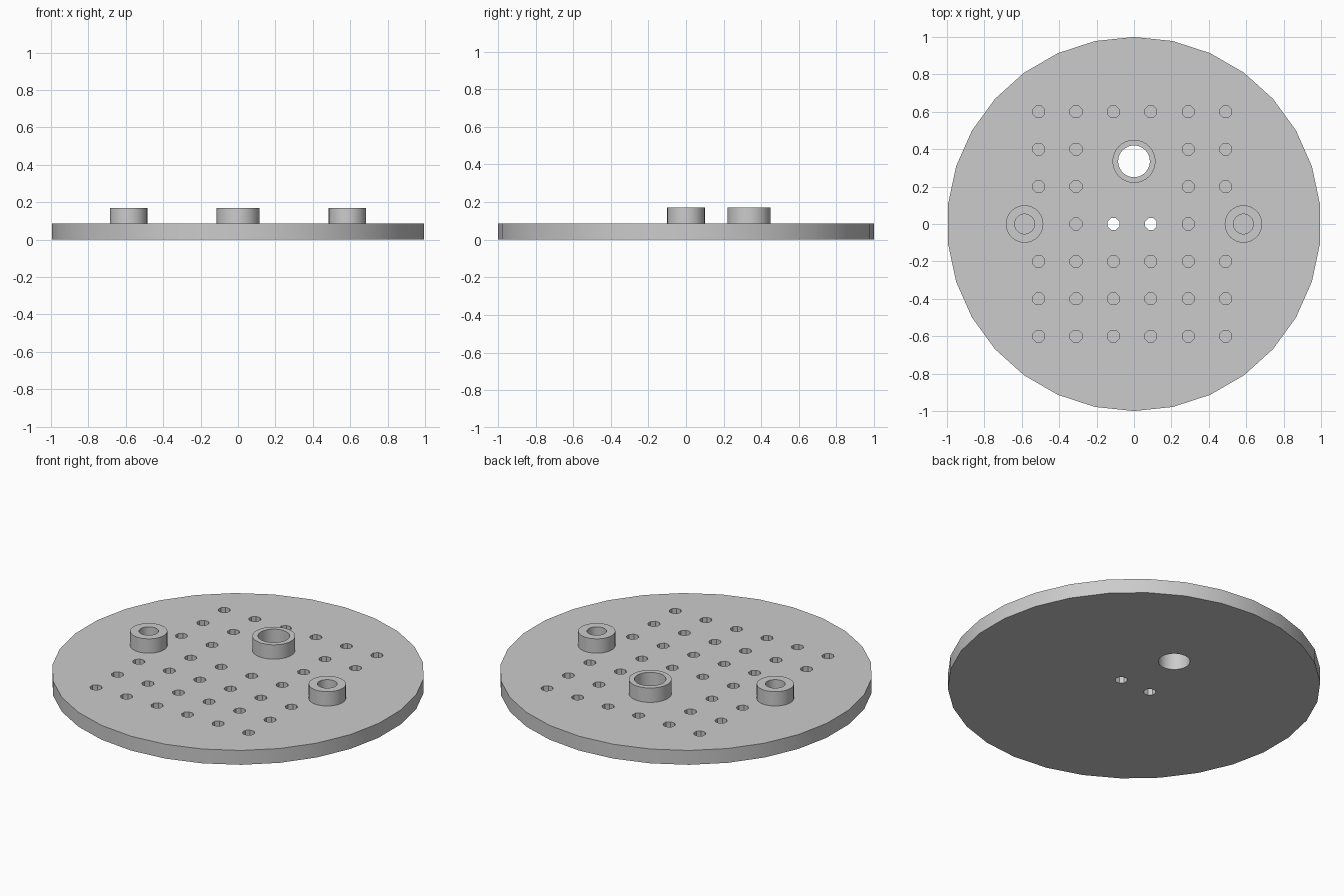
import bpy
import bmesh
from math import pi, radians
from mathutils import Matrix

if "Cube" in bpy.data.objects:
    bpy.data.objects.remove(bpy.data.objects["Cube"])

TOP = 0.085      # plate thickness
BOSS_TOP = 0.17  # height of the bosses
PITCH = 0.2      # hole spacing

# One grey for everything
GREY = (0.6, 0.6, 0.6, 1)
grey = bpy.data.materials.new("grey")
grey.use_nodes = True
grey.diffuse_color = GREY
grey.node_tree.nodes["Principled BSDF"].inputs["Base Color"].default_value = GREY


def add_cylinder(bm, x, y, radius, bottom, top, sides, turn=0.0):
    place = Matrix.Translation((x, y, (bottom + top) / 2)) @ Matrix.Rotation(turn, 4, "Z")
    bmesh.ops.create_cone(bm, cap_ends=True, segments=sides, radius1=radius,
                          radius2=radius, depth=top - bottom, matrix=place)


def make_object(name, bm):
    mesh = bpy.data.meshes.new(name)
    bm.to_mesh(mesh)
    bm.free()
    mesh.materials.append(grey)
    obj = bpy.data.objects.new(name, mesh)
    bpy.context.collection.objects.link(obj)
    return obj


def select_only(obj):
    bpy.ops.object.select_all(action="DESELECT")
    obj.select_set(True)
    bpy.context.view_layer.objects.active = obj


# Bosses: name, x, y, outer radius, bore radius, bore floor
bosses = [
    ("right_boss", -0.585, 0, 0.1, 0.053, TOP),
    ("left_boss", 0.585, 0, 0.1, 0.053, TOP),
    ("centre_boss", 0, 0.335, 0.115, 0.085, -0.1),
]

# Round plate
bm = bmesh.new()
add_cylinder(bm, 0, 0, 1, 0, TOP, 30)
plate = make_object("round_plate", bm)

# Cutter for the hole grid and the through bore
bm = bmesh.new()
for row in range(-3, 4):
    for col in range(6):
        middle = col in (2, 3)
        if (middle and row in (1, 2)) or (row == 0 and col in (0, 5)):
            continue
        floor = -0.1 if row == 0 and middle else 0.035
        add_cylinder(bm, -0.51 + PITCH * col, PITCH * row, 0.034,
                     floor, TOP + 0.1, 8, pi / 8)
add_cylinder(bm, 0, 0.335, 0.085, -0.1, TOP + 0.1, 32)
cutter = make_object("hole_cutter", bm)
cutter.hide_render = True

select_only(plate)
cut = plate.modifiers.new("holes", "BOOLEAN")
cut.operation = "DIFFERENCE"
cut.solver = "EXACT"
cut.object = cutter
bpy.ops.object.modifier_apply(modifier=cut.name)
bpy.data.objects.remove(cutter)
bpy.ops.object.shade_smooth_by_angle(angle=radians(30))

# Raised ring around each bore, built from a square profile spun about its axis
for name, x, y, outer, bore, floor in bosses:
    bm = bmesh.new()
    profile = [(bore, TOP), (outer, TOP), (outer, BOSS_TOP), (bore, BOSS_TOP)]
    verts = [bm.verts.new((r, 0, z)) for r, z in profile]
    edges = [bm.edges.new((verts[i], verts[(i + 1) % 4])) for i in range(4)]
    bmesh.ops.spin(bm, geom=verts + edges, cent=(0, 0, 0), axis=(0, 0, 1),
                   angle=2 * pi, steps=32, use_duplicate=False)
    bmesh.ops.remove_doubles(bm, verts=bm.verts[:], dist=0.0001)
    bmesh.ops.recalc_face_normals(bm, faces=bm.faces[:])
    bmesh.ops.translate(bm, vec=(x, y, 0), verts=bm.verts[:])
    ring = make_object(name, bm)
    select_only(ring)
    bpy.ops.object.shade_smooth_by_angle(angle=radians(30))
